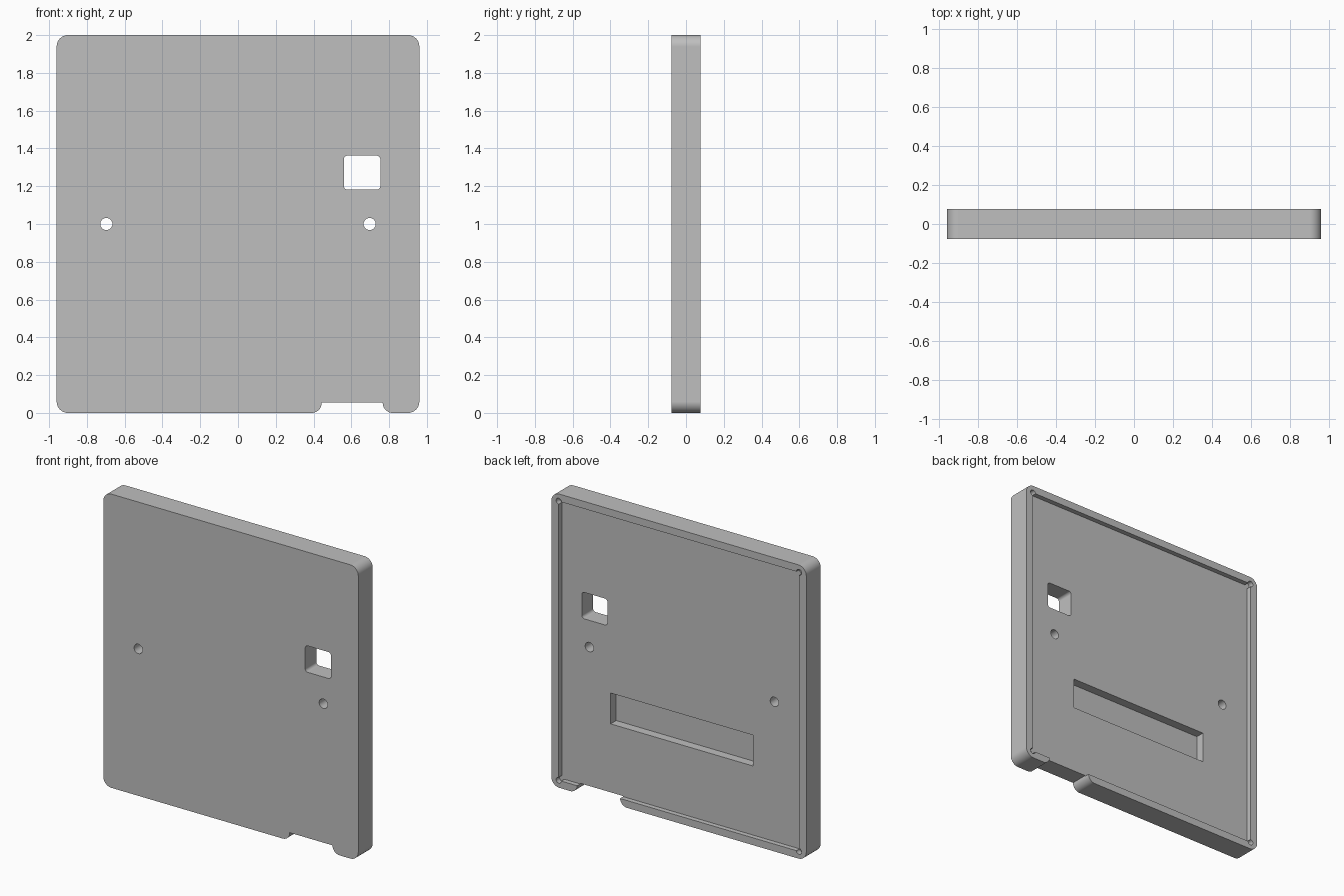
import bpy, bmesh
from math import sin, cos, pi, radians
from mathutils import Vector

cube = bpy.data.objects.get("Cube")
if cube:
    bpy.data.objects.remove(cube, do_unlink=True)

W, H, D = 0.96, 2.0, 0.077        # half width, height, half depth
RIM, RECESS, POCKET = 0.055, 0.033, 0.06
FLOOR = D - RECESS

grey = bpy.data.materials.new("plain grey")
grey.use_nodes = True
grey.diffuse_color = (0.52, 0.52, 0.52, 1)
grey.node_tree.nodes["Principled BSDF"].inputs["Base Color"].default_value = grey.diffuse_color


def rounded(corners, segments=10):
    """Outline in x, z from (x, z, radius) corners."""
    points = []
    for i, (x, z, r) in enumerate(corners):
        p = Vector((x, z))
        if r == 0:
            points.append(p)
            continue
        to_prev = (Vector(corners[i - 1][:2]) - p).normalized()
        to_next = (Vector(corners[(i + 1) % len(corners)][:2]) - p).normalized()
        centre = p + (to_prev + to_next) * r
        for k in range(segments + 1):
            a = k / segments * pi / 2
            points.append(centre - to_next * r * cos(a) - to_prev * r * sin(a))
    return points


def box(x0, x1, z0, z1, r=0):
    return rounded([(x0, z0, r), (x1, z0, r), (x1, z1, r), (x0, z1, r)])


def circle(x, z, r, n=32):
    return [Vector((x + r * cos(2 * pi * k / n), z + r * sin(2 * pi * k / n))) for k in range(n)]


def prism(name, outline, y0, y1):
    bm = bmesh.new()
    front = bm.faces.new([bm.verts.new((p.x, y0, p.y)) for p in outline])
    ext = bmesh.ops.extrude_face_region(bm, geom=[front])
    moved = [v for v in ext["geom"] if isinstance(v, bmesh.types.BMVert)]
    bmesh.ops.translate(bm, verts=moved, vec=(0, y1 - y0, 0))
    bmesh.ops.recalc_face_normals(bm, faces=bm.faces)
    mesh = bpy.data.meshes.new(name)
    bm.to_mesh(mesh)
    bm.free()
    mesh.materials.append(grey)
    obj = bpy.data.objects.new(name, mesh)
    bpy.context.collection.objects.link(obj)
    return obj


# Panel with rounded corners and a cable notch in the lower edge
R, NOTCH = 0.06, 0.054
panel = prism("cover_panel", rounded([
    (-W, 0, R), (0.443, 0, 0.053), (0.443, NOTCH, 0), (0.766, NOTCH, 0),
    (0.766, 0, 0.053), (W, 0, R), (W, H, R), (-W, H, R)]), -D, D)

# Shallow recess in the back, leaving a thin rim
cutters = [prism("recess_cutter", box(-W + RIM, W - RIM, 0.05, H - 0.05), FLOOR, 0.2)]

# Small relief circles in the recess corners
for x in (-W + RIM, W - RIM):
    for z in (0.05, H - 0.05):
        cutters.append(prism("relief_cutter", circle(x, z, 0.02, 20), FLOOR - 0.004, 0.2))

# Long blind pocket, square window and two screw holes
cutters.append(prism("pocket_cutter", box(-0.537, 0.537, 0.52, 0.73), FLOOR - POCKET, 0.2))
cutters.append(prism("window_cutter", box(0.56, 0.754, 1.182, 1.362, 0.02), -0.2, 0.2))
for x in (-0.697, 0.697):
    cutters.append(prism("screw_hole_cutter", circle(x, 1.0, 0.032), -0.2, 0.2))

bpy.context.view_layer.objects.active = panel
panel.select_set(True)
for cutter in cutters:
    cutter.hide_render = True
    cut = panel.modifiers.new("cut", "BOOLEAN")
    cut.operation = "DIFFERENCE"
    cut.solver = "EXACT"
    cut.object = cutter
    bpy.ops.object.modifier_apply(modifier=cut.name)
    bpy.data.objects.remove(cutter, do_unlink=True)

bpy.ops.object.shade_smooth_by_angle(angle=radians(30))
weighted = panel.modifiers.new("flat_faces", "WEIGHTED_NORMAL")
weighted.keep_sharp = True
